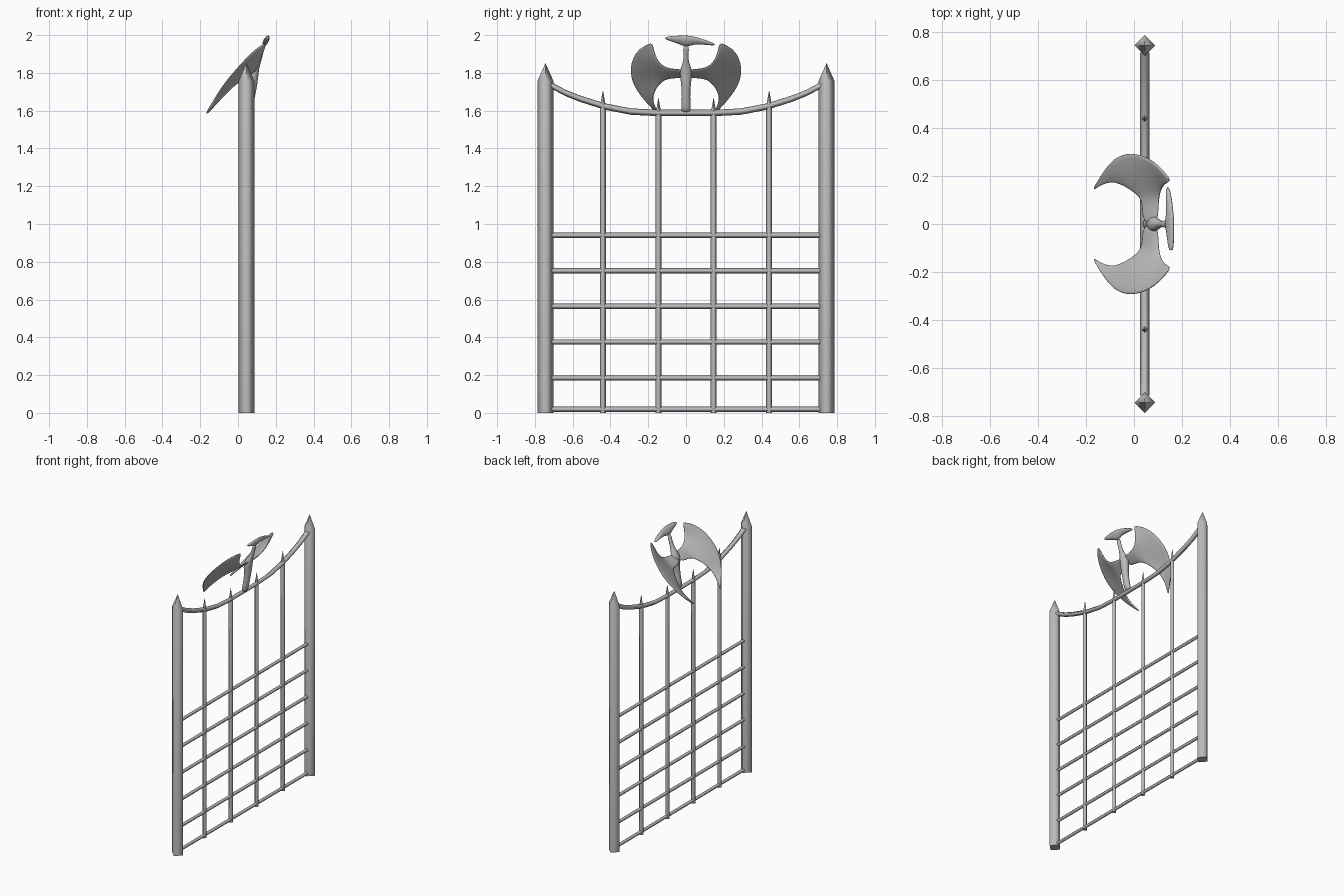
import bpy
from math import cos, sin, pi
from mathutils import Vector

cube = bpy.data.objects.get("Cube")
if cube:
    bpy.data.objects.remove(cube)

iron = bpy.data.materials.new("iron grey")
iron.use_nodes = True
grey = (0.5, 0.5, 0.5, 1)
iron.diffuse_color = grey
iron.node_tree.nodes["Principled BSDF"].inputs["Base Color"].default_value = grey
GATE_X = 0.045


def make(name, verts, faces, smooth_caps=False):
    mesh = bpy.data.meshes.new(name)
    mesh.from_pydata(verts, [], faces)
    mesh.materials.append(iron)
    obj = bpy.data.objects.new(name, mesh)
    bpy.context.collection.objects.link(obj)
    return obj


def loft(name, stations, axis, sides=4):
    """Join rings (centre, x radius, other radius) set across the z or y axis."""
    verts, faces = [], []
    for centre, ra, rb in stations:
        for k in range(sides):
            a, b = ra * cos(2 * pi * k / sides), rb * sin(2 * pi * k / sides)
            verts.append(Vector(centre) + Vector((a, b, 0) if axis == 'z' else (-a, 0, b)))
    for i in range(len(stations) - 1):
        for k in range(sides):
            p, q = i * sides + k, i * sides + (k + 1) % sides
            faces.append((p, q, q + sides, p + sides))
    last = len(verts) - sides
    faces += [tuple(reversed(range(sides))), tuple(range(last, last + sides))]
    obj = make(name, verts, faces)
    for p in obj.data.polygons:
        p.use_smooth = p.index < len(faces) - 2
    return obj


def subdivide(obj, levels):
    obj.data.shade_smooth()
    mod = obj.modifiers.new("rounding", 'SUBSURF')
    mod.levels = mod.render_levels = levels


def spiked_bar(name, y, radius, shoulder, tip):
    """Upright four-sided bar ending in a spear point."""
    rows = [(0, radius), (shoulder, radius), (tip, 0.001)]
    loft(name, [((GATE_X, y, z), r, r) for z, r in rows], 'z')


# Posts and uprights
for side, s in (("left", 1), ("right", -1)):
    spiked_bar(side + "_post", s * 0.744, 0.043, 1.755, 1.85)
    spiked_bar(side + "_outer_upright", s * 0.44, 0.016, 1.62, 1.705)
    spiked_bar(side + "_inner_upright", s * 0.146, 0.016, 1.58, 1.665)

# Level crossbars
for i, z in enumerate((0.019, 0.185, 0.375, 0.564, 0.752, 0.94)):
    loft(f"crossbar_{i + 1}", [((GATE_X, y, z), 0.014, 0.014) for y in (-0.71, 0.71)], 'y')

# Sagging top rail
half = [(0.715, 1.735), (0.64, 1.695), (0.56, 1.663), (0.43, 1.622), (0.29, 1.595), (0.15, 1.588)]
path = [(-y, z) for y, z in half] + [(y, z) for y, z in reversed(half)]
loft("top_rail", [((GATE_X, y, z), 0.02, 0.017) for y, z in path], 'y')

# Winged creature: standing body and neck
body = [((0.05, 0, 1.585), 0.022, 0.032), ((0.062, 0, 1.64), 0.022, 0.025),
        ((0.076, 0, 1.71), 0.024, 0.024), ((0.078, 0, 1.775), 0.032, 0.034),
        ((0.085, 0, 1.82), 0.028, 0.036), ((0.105, 0, 1.855), 0.018, 0.016),
        ((0.12, 0, 1.895), 0.012, 0.012), ((0.135, 0, 1.95), 0.013, 0.022)]
subdivide(loft("creature_body", body, 'z', 8), 1)

# Long sideways head with crest and beak
head = [(-0.113, 1.984, 0.004), (-0.08, 1.981, 0.016), (-0.04, 1.976, 0.023), (0, 1.966, 0.036),
        (0.04, 1.973, 0.023), (0.09, 1.965, 0.016), (0.158, 1.948, 0.006)]
skull = loft("creature_head", [((0.147, y, z), 0.009 + h * 0.25, h) for y, z, h in head], 'y', 8)
for v in skull.data.vertices:
    v.co.x += 0.4 * (v.co.z - 1.966)
subdivide(skull, 1)

# Wings: ribs from the outer edge to the inner edge, bulged in the middle
outer = [(0.15, 0.185, 1.957), (0.10, 0.25, 1.932), (0.035, 0.29, 1.868), (-0.03, 0.298, 1.795),
         (-0.085, 0.275, 1.725), (-0.13, 0.217, 1.65), (-0.17, 0.146, 1.582)]
inner = [(0.148, 0.178, 1.952), (0.118, 0.158, 1.872), (0.108, 0.12, 1.833), (0.03, 0.108, 1.765),
         (-0.02, 0.148, 1.735), (-0.095, 0.188, 1.658), (-0.168, 0.142, 1.58)]
bulge = Vector((-0.55, 0.35, 0.7))
STEPS = 4
for side, s in (("left", 1), ("right", -1)):
    verts, faces = [], []
    for a, b in zip(outer, inner):
        a, b = Vector(a), Vector(b)
        for k in range(STEPS + 1):
            t = k / STEPS
            p = a.lerp(b, t) + bulge * (0.18 * (a - b).length * t * (1 - t))
            verts.append((p.x, s * p.y, p.z))
    row = STEPS + 1
    for i in range(len(outer) - 1):
        for k in range(STEPS):
            p = i * row + k
            quad = (p, p + 1, p + 1 + row, p + row)
            faces.append(quad if s > 0 else quad[::-1])
    # Wing root joining the body
    root = len(verts)
    verts += [(0.105, s * 0.06, 1.822), (0.03, s * 0.05, 1.77),
              (0.10, 0, 1.82), (0.04, 0, 1.775)]
    top, low = 2 * row + STEPS, 3 * row + STEPS
    for quad in ((top, root, root + 1, low), (root, root + 2, root + 3, root + 1)):
        faces.append(quad if s > 0 else quad[::-1])
    wing = make(side + "_wing", verts, faces)
    mod = wing.modifiers.new("thickness", 'SOLIDIFY')
    mod.thickness, mod.offset = 0.012, 0
    subdivide(wing, 2)
